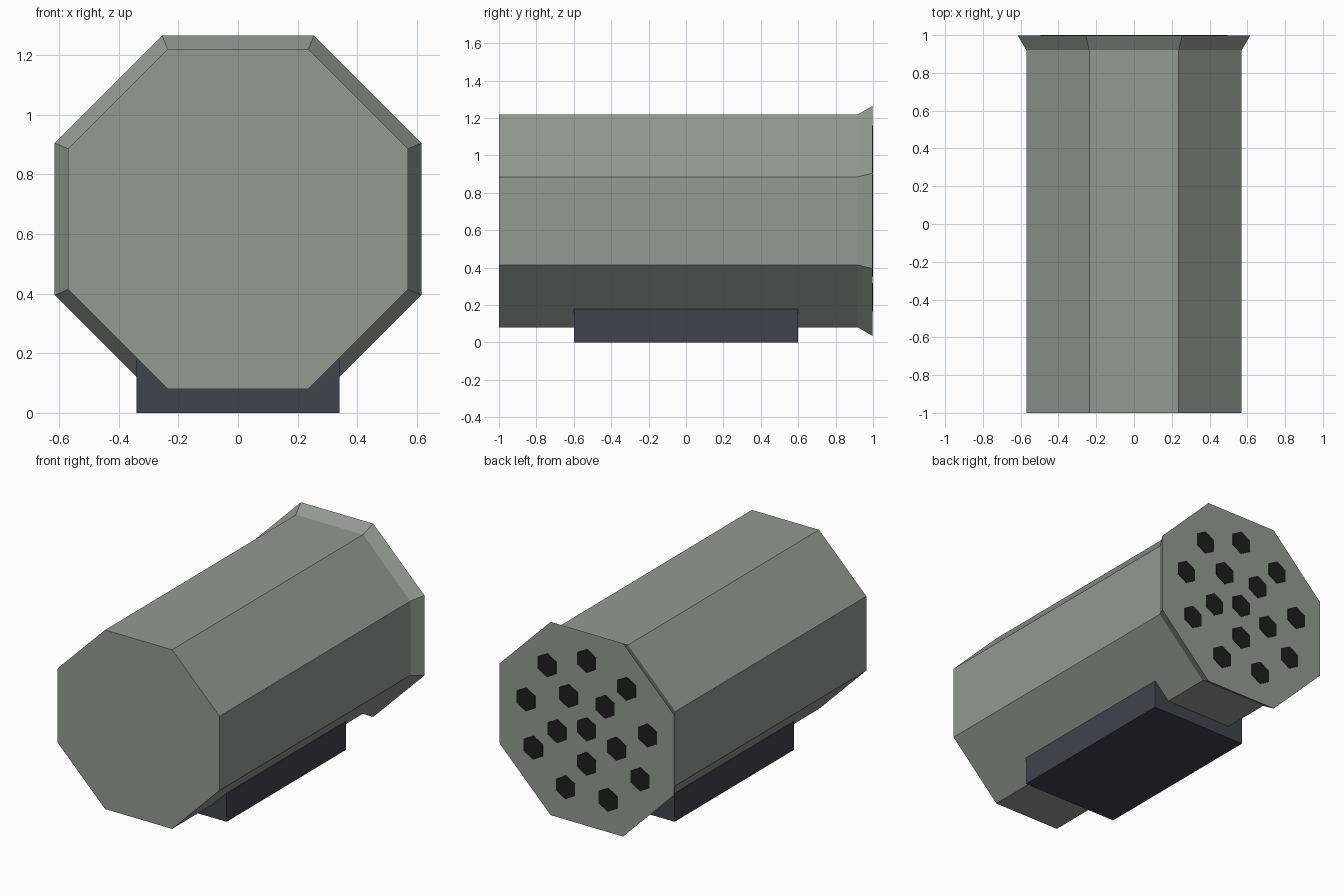
import bpy
import bmesh
from math import sin, cos, pi, tau

CENTRE_Z = 0.65

cube = bpy.data.objects.get("Cube")
if cube:
    bpy.data.objects.remove(cube, do_unlink=True)


def material(name, rgb):
    mat = bpy.data.materials.new(name)
    mat.use_nodes = True
    colour = (*rgb, 1.0)
    mat.diffuse_color = colour
    mat.node_tree.nodes["Principled BSDF"].inputs["Base Color"].default_value = colour
    return mat


def prism(name, mat, sides, rings, x=0.0, z=CENTRE_Z):
    """Loft regular polygons along y; rings are (y, flat-to-centre distance)."""
    bm = bmesh.new()
    loops = []
    for y, apothem in rings:
        radius = apothem / cos(pi / sides)
        angles = [tau * (i + 0.5) / sides for i in range(sides)]
        loops.append([bm.verts.new((x + radius * cos(a), y, z + radius * sin(a)))
                      for a in angles])
    for a, b in zip(loops, loops[1:]):
        for i in range(sides):
            j = (i + 1) % sides
            bm.faces.new((a[i], a[j], b[j], b[i]))
    bm.faces.new(loops[0])
    bm.faces.new(loops[-1])
    bmesh.ops.recalc_face_normals(bm, faces=bm.faces)
    mesh = bpy.data.meshes.new(name)
    bm.to_mesh(mesh)
    bm.free()
    mesh.materials.append(mat)
    obj = bpy.data.objects.new(name, mesh)
    bpy.context.collection.objects.link(obj)
    return obj


grey = material("grey green", (0.29, 0.325, 0.285))
slate = material("dark slate", (0.05, 0.057, 0.073))
black = material("black", (0.013, 0.013, 0.013))

# Octagonal housing with a flared rear rim
prism("housing", grey, 8, [(-1.0, 0.57), (0.92, 0.57), (0.997, 0.615)])

# Mounting block underneath
bpy.ops.mesh.primitive_cube_add(size=1, location=(0, 0, 0.09))
mount = bpy.context.object
mount.name = "mounting_block"
mount.scale = (0.68, 1.2, 0.18)
mount.data.materials.append(slate)

# Hexagonal ports on the rear: one in the middle and two rings
ports = [(0.0, 0.0)]
for count, ring_radius, start in ((5, 0.22, -pi / 2), (9, 0.435, pi / 2)):
    for i in range(count):
        angle = start + tau * i / count
        ports.append((ring_radius * cos(angle), ring_radius * sin(angle)))
for number, (px, pz) in enumerate(ports, 1):
    prism(f"rear_port_{number}", black, 6, [(0.994, 0.066), (1.0, 0.066)],
          x=px, z=CENTRE_Z + pz)
